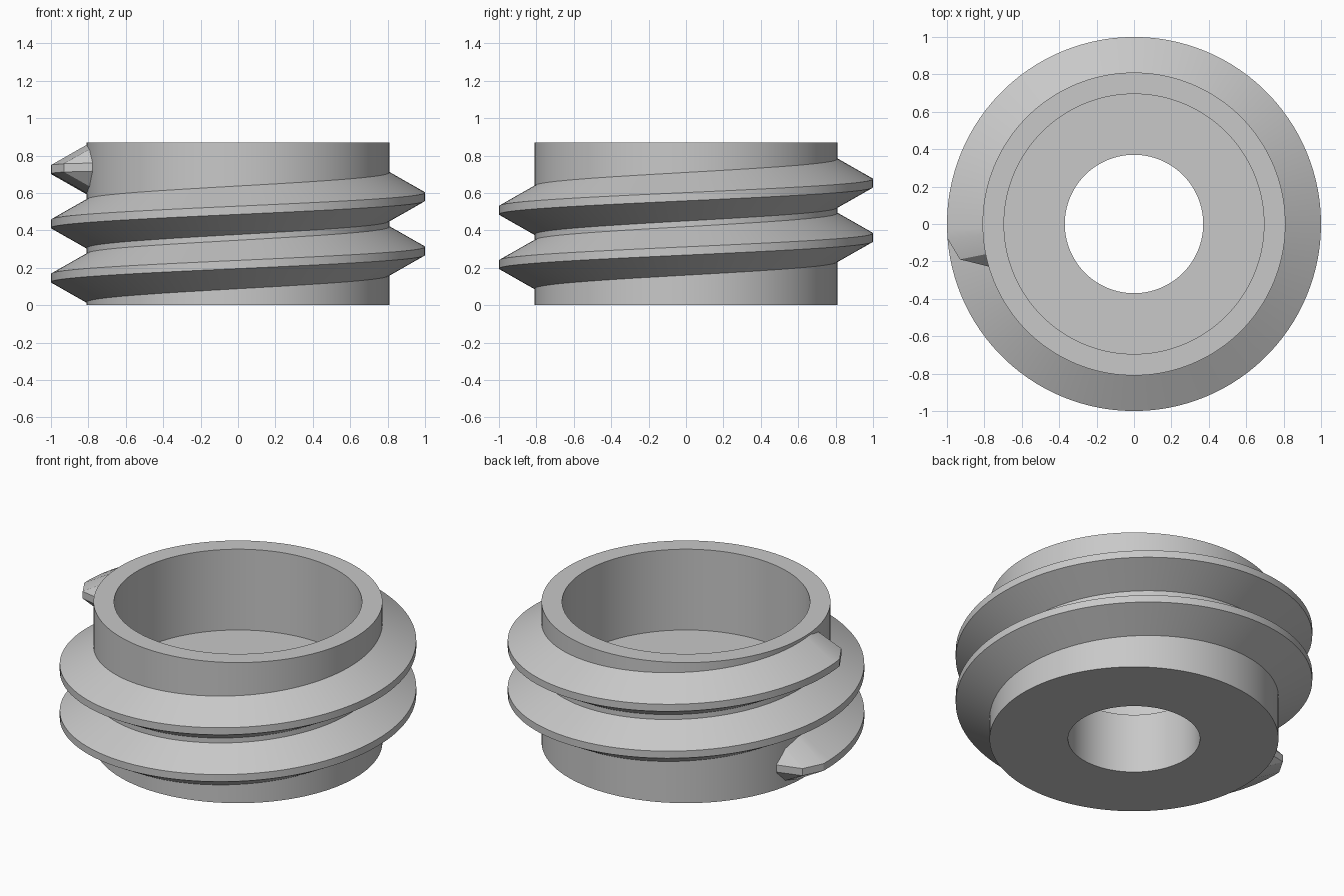
import bpy, bmesh, math

default = bpy.data.objects.get("Cube")
if default:
    bpy.data.objects.remove(default, do_unlink=True)

grey = bpy.data.materials.new("plain grey")
grey.use_nodes = True
colour = (0.58, 0.58, 0.58, 1)
grey.diffuse_color = colour
grey.node_tree.nodes["Principled BSDF"].inputs["Base Color"].default_value = colour


def loft(name, sections, closed):
    """Bridge equal point loops; cap both ends unless the loft closes on itself."""
    bm = bmesh.new()
    loops = [[bm.verts.new(p) for p in s] for s in sections]
    pairs = list(zip(loops, loops[1:]))
    if closed:
        pairs.append((loops[-1], loops[0]))
    for a, b in pairs:
        n = len(a)
        for i in range(n):
            j = (i + 1) % n
            bm.faces.new((a[i], a[j], b[j], b[i]))
    if not closed:
        bm.faces.new(loops[0])
        bm.faces.new(loops[-1])
    bmesh.ops.recalc_face_normals(bm, faces=bm.faces)
    mesh = bpy.data.meshes.new(name)
    bm.to_mesh(mesh)
    bm.free()
    mesh.materials.append(grey)
    obj = bpy.data.objects.new(name, mesh)
    bpy.context.collection.objects.link(obj)
    bpy.ops.object.select_all(action='DESELECT')
    obj.select_set(True)
    bpy.context.view_layer.objects.active = obj
    bpy.ops.object.shade_smooth_by_angle(angle=math.radians(25))
    return obj


def section(angle, profile, lift=0):
    a = math.radians(angle)
    return [(r * math.cos(a), r * math.sin(a), z + lift) for r, z in profile]


# Hollow collar with a thick, bored floor
HEIGHT, OUTER, INNER, BORE, FLOOR = 0.87, 0.81, 0.695, 0.37, 0.37
wall = [(BORE, 0), (OUTER, 0), (OUTER, HEIGHT), (INNER, HEIGHT),
        (INNER, FLOOR), (BORE, FLOOR)]
SIDES = 144
loft("collar", [section(360 * i / SIDES, wall) for i in range(SIDES)], True)

# Two-turn screw thread with tapered run-outs
PITCH, CREST, ROOT = 0.29, 0.022, 0.79
HALF_SWEEP, STEPS = 364.5, 243


def thread_section(offset, radius=1.0, base=0.141):
    ridge = [(ROOT, -base), (radius, -CREST), (radius, CREST), (ROOT, base)]
    return section(180 + offset, ridge, HEIGHT / 2 + PITCH * offset / 360)


taper = [(371.5, 0.95, 0.11), (376.5, 0.805, 0.035)]
sections = [thread_section(-o, r, b) for o, r, b in reversed(taper)]
sections += [thread_section(HALF_SWEEP * (2 * i / STEPS - 1)) for i in range(STEPS + 1)]
sections += [thread_section(o, r, b) for o, r, b in taper]
loft("screw_thread", sections, False)
